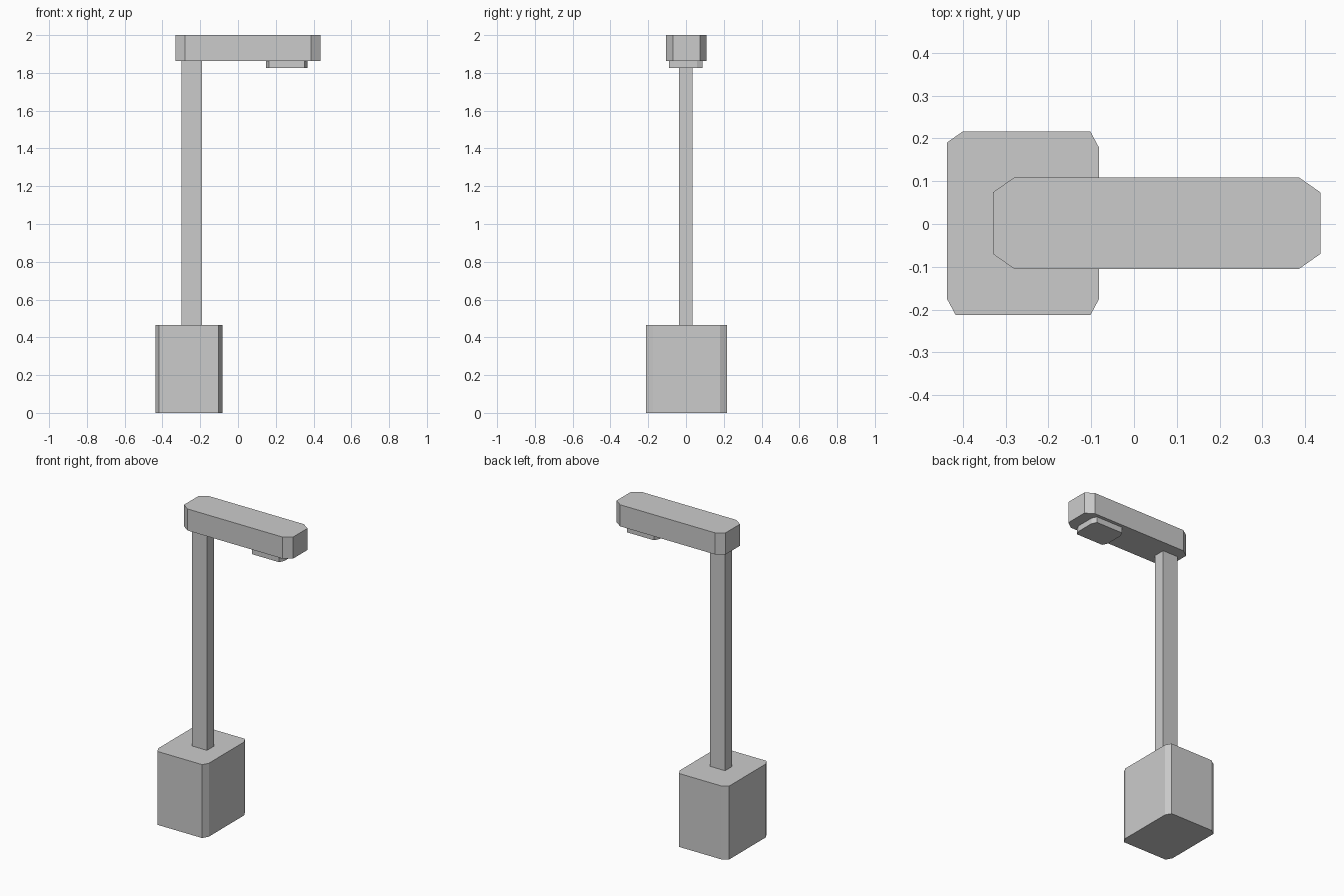
import bpy, bmesh

if "Cube" in bpy.data.objects:
    bpy.data.objects.remove(bpy.data.objects["Cube"])


def prism(name, outline, z0, z1):
    """Extrude a flat outline upward from z0 to z1."""
    bm = bmesh.new()
    face = bm.faces.new([bm.verts.new((x, y, z0)) for x, y in outline])
    top = bmesh.ops.extrude_face_region(bm, geom=[face])
    verts = [g for g in top["geom"] if isinstance(g, bmesh.types.BMVert)]
    bmesh.ops.translate(bm, verts=verts, vec=(0, 0, z1 - z0))
    bmesh.ops.recalc_face_normals(bm, faces=bm.faces)
    mesh = bpy.data.meshes.new(name)
    bm.to_mesh(mesh)
    bm.free()
    obj = bpy.data.objects.new(name, mesh)
    bpy.context.collection.objects.link(obj)
    return obj


def cut_corners(x0, x1, y0, y1, cx, cy):
    """Rectangle with its four corners cut off by cx along x and cy along y."""
    return [(x0 + cx, y0), (x1 - cx, y0), (x1, y0 + cy), (x1, y1 - cy),
            (x1 - cx, y1), (x0 + cx, y1), (x0, y1 - cy), (x0, y0 + cy)]


# Base block, with one corner cut slightly differently
base = cut_corners(-0.437, -0.082, -0.213, 0.216, 0.02, 0.037)
base[5:7] = [(-0.401, 0.216), (-0.437, 0.191)]
prism("base", base, 0.0, 0.466)

# Upright post
prism("post", [(-0.298, -0.038), (-0.191, -0.038),
               (-0.191, 0.034), (-0.298, 0.034)], 0.466, 1.863)

# Overhanging lamp arm
prism("lamp_arm", cut_corners(-0.33, 0.436, -0.105, 0.109, 0.05, 0.035),
      1.863, 2.0)

# Light panel under the arm
prism("light_panel", cut_corners(0.148, 0.367, -0.091, 0.088, 0.015, 0.031),
      1.826, 1.863)
